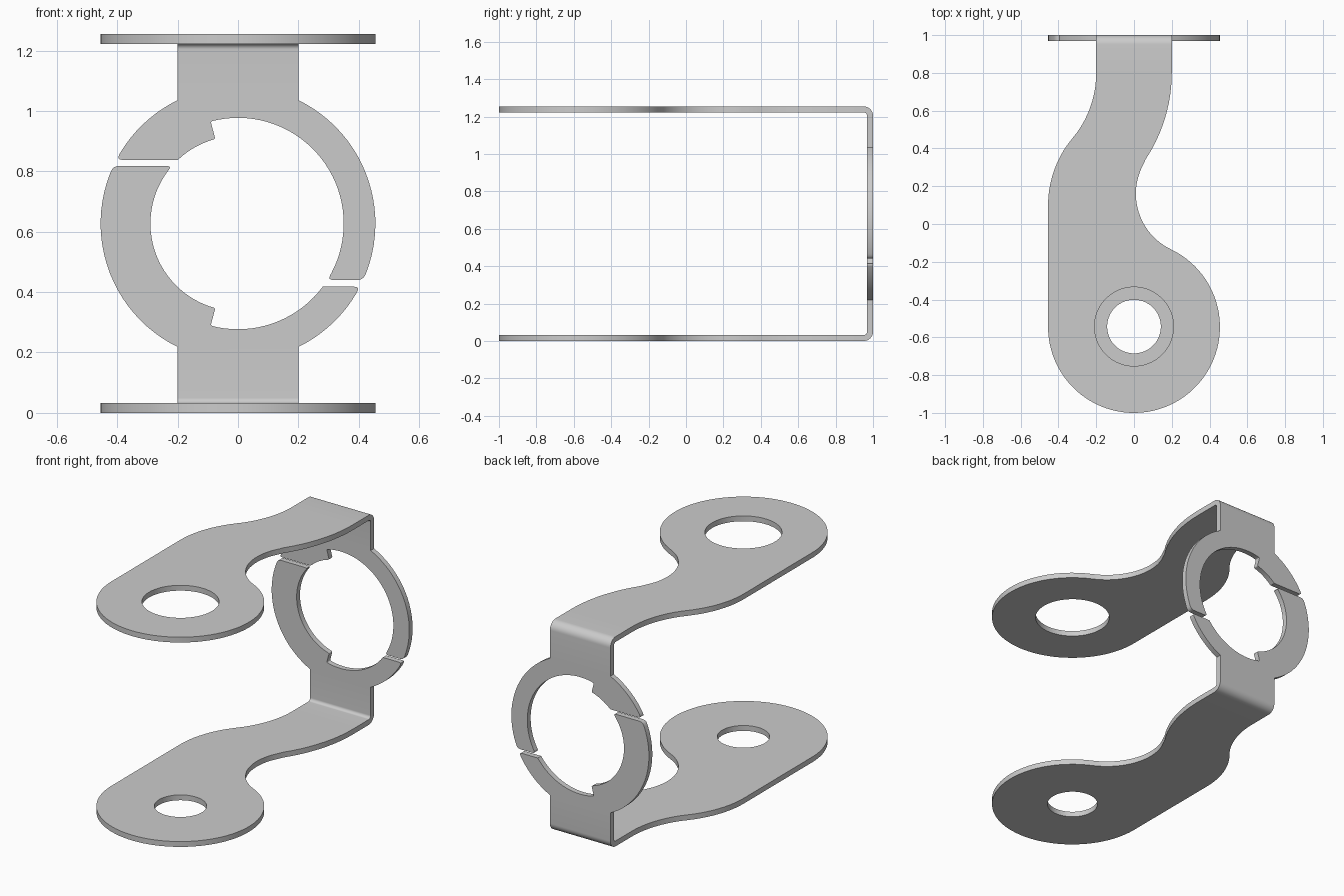
import bpy, bmesh
from math import sin, cos, asin, radians, degrees, pi, ceil
from mathutils import Vector
from mathutils.geometry import tessellate_polygon

if "Cube" in bpy.data.objects:
    bpy.data.objects.remove(bpy.data.objects["Cube"])

T, B, H = 0.032, 0.05, 1.254      # sheet thickness, outer bend radius, height
ZC, RO = H / 2, 0.455             # ring centre and outer radius
BIG, SMALL = 0.35, 0.29           # inner radii of the ring


def arc(cx, cy, r, a0, a1, step=4):
    n = max(2, ceil(abs(a1 - a0) / step))
    return [Vector((cx + r * cos(radians(a0 + (a1 - a0) * i / n)),
                    cy + r * sin(radians(a0 + (a1 - a0) * i / n)))) for i in range(n + 1)]


def soften(pts, corners):
    """Round the outline at the given {index: radius} corners."""
    out = []
    for i, p in enumerate(pts):
        if i not in corners:
            out.append(p)
            continue
        ends = []
        for q in (pts[i - 1], pts[(i + 1) % len(pts)]):
            d = q - p
            ends.append(p + d.normalized() * min(corners[i], d.length * 0.9))
        for k in range(5):
            t = k / 4
            out.append(ends[0] * (1 - t) ** 2 + p * 2 * t * (1 - t) + ends[1] * t * t)
    return out


def sheet(bm, outline, hole, place):
    """Flat plate; the closing edge of the outline stays open for the bend."""
    loops = [outline] + ([hole] if hole else [])
    flat = [p for loop in loops for p in loop]
    layers = [[bm.verts.new(place(p, s)) for p in flat] for s in (0, 1)]
    tris = tessellate_polygon([[Vector((p.x, p.y, 0)) for p in loop] for loop in loops])
    for layer in layers:
        for t in tris:
            bm.faces.new([layer[i] for i in t])
    start = 0
    for k, loop in enumerate(loops):
        n = len(loop)
        for i in range(n if k else n - 1):
            a, b = start + i, start + (i + 1) % n
            bm.faces.new((layers[0][a], layers[0][b], layers[1][b], layers[1][a]))
        start += n


def arm_outline():
    p = [Vector((0.2, 1 - B))]
    p += arc(0.2 - 0.826, 0.8, 0.826, 0, -33.8)
    p += arc(0.336, 0.16, 0.326, 146.2, 244.5)[1:]
    p += arc(0, -0.545, RO, 64.5, -180)[1:]
    p += arc(-RO + 0.55, 0.1, 0.55, 180, 140)
    p += arc(-0.2 - 0.54, 0.8, 0.54, -40, 0)[1:]
    return p + [Vector((-0.2, 1 - B))]


def ring_outline(upper):
    neck = degrees(asin(0.2 / RO))
    at = lambda z, r: degrees(asin(z / r))
    if upper:
        zr, zl = 0.44 - ZC, 0.838 - ZC
        runs = [arc(0, ZC, RO, 90 - neck, at(zr, RO)),
                arc(0, ZC, BIG, at(zr, BIG), 105),
                arc(0, ZC, SMALL, 105, 180 - at(zl, SMALL)),
                arc(0, ZC, RO, 180 - at(zl, RO), 90 + neck)]
        end_z = H - B
    else:
        zr, zl = 0.418 - ZC, 0.818 - ZC
        runs = [arc(0, ZC, RO, -90 + neck, at(zr, RO)),
                arc(0, ZC, BIG, at(zr, BIG), -105),
                arc(0, ZC, SMALL, -105, -180 - at(zl, SMALL)),
                arc(0, ZC, RO, -180 - at(zl, RO), -90 - neck)]
        end_z = B
    pts, corners = [Vector((0.2, end_z))], {}
    # rounding at the start and end of every run
    radii = [(0, .02), (.02, .007), (.007, 0), (.02, 0)] if upper else \
            [(0, .02), (0, .007), (.007, .02), (.02, 0)]
    for run, (r0, r1) in zip(runs, radii):
        if r0:
            corners[len(pts)] = r0
        pts += run
        if r1:
            corners[len(pts) - 1] = r1
    pts.append(Vector((-0.2, end_z)))
    return soften(pts, corners)


def bracket(name, upper, hole_radius):
    level = (lambda d: H - d) if upper else (lambda d: d)
    bm = bmesh.new()
    # arm with its round hole
    sheet(bm, arm_outline(), arc(0, -0.543, hole_radius, 0, 360)[:-1],
          lambda p, s: (p.x, p.y, level(s * T)))
    # upright half ring
    sheet(bm, ring_outline(upper), None, lambda p, s: (p.x, 1 - s * T, p.y))
    # rounded bend joining the two
    rows = []
    n = 10
    for i in range(n + 1):
        a = pi / 2 * i / n
        rows.append([bm.verts.new((x, 1 - B + r * sin(a), level(B - r * cos(a))))
                     for x, r in ((0.2, B), (-0.2, B), (-0.2, B - T), (0.2, B - T))])
    for r0, r1 in zip(rows, rows[1:]):
        for k in range(4):
            m = (k + 1) % 4
            bm.faces.new((r0[k], r0[m], r1[m], r1[k]))
    bmesh.ops.remove_doubles(bm, verts=bm.verts, dist=0.0002)
    bmesh.ops.recalc_face_normals(bm, faces=bm.faces)
    mesh = bpy.data.meshes.new(name)
    bm.to_mesh(mesh)
    bm.free()
    ob = bpy.data.objects.new(name, mesh)
    bpy.context.collection.objects.link(ob)
    bpy.ops.object.select_all(action='DESELECT')
    ob.select_set(True)
    bpy.context.view_layer.objects.active = ob
    bpy.ops.object.shade_smooth_by_angle(angle=radians(30))


bracket("lower_bracket", False, 0.142)
bracket("upper_bracket", True, 0.209)
